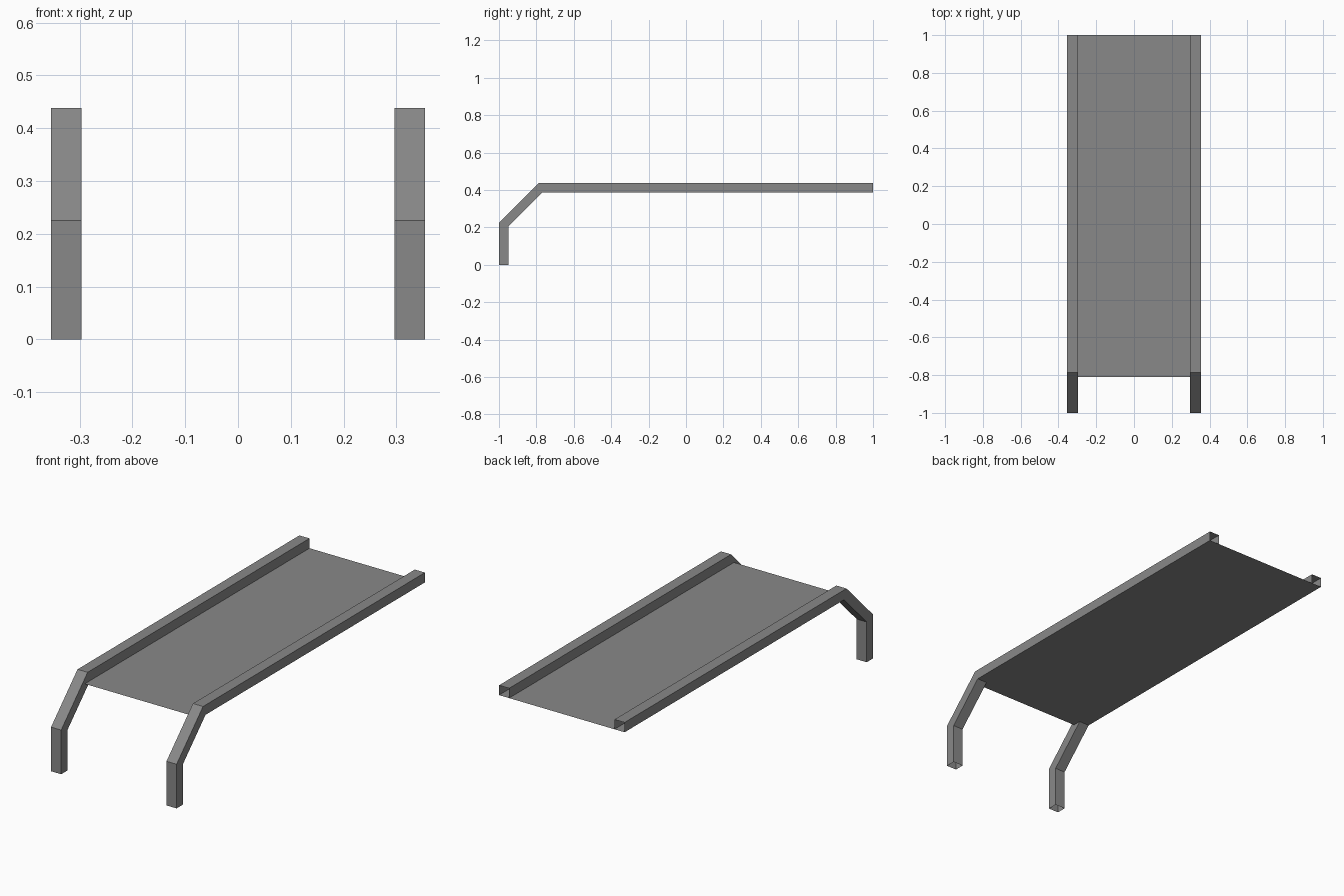
import bpy, bmesh

if "Cube" in bpy.data.objects:
    bpy.data.objects.remove(bpy.data.objects["Cube"])

grey = bpy.data.materials.new("mid grey")
grey.diffuse_color = (0.25, 0.25, 0.25, 1)
grey.use_nodes = True
grey.node_tree.nodes["Principled BSDF"].inputs["Base Color"].default_value = grey.diffuse_color


def add_object(name, bm):
    mesh = bpy.data.meshes.new(name)
    bm.to_mesh(mesh)
    bm.free()
    mesh.materials.append(grey)
    ob = bpy.data.objects.new(name, mesh)
    bpy.context.collection.objects.link(ob)
    return ob


# side profile of the bent square tube (y, z)
OUTER = [(-1, 0), (-1, 0.225), (-0.787, 0.438), (1, 0.438)]
INNER = [(-0.95, 0), (-0.95, 0.205), (-0.767, 0.388), (1, 0.388)]
X_IN, X_OUT = 0.297, 0.354

# bent rails: hollow tubes with open ends
for side, name in ((-1, "left_rail"), (1, "right_rail")):
    bm = bmesh.new()
    rings = []
    for o, i in zip(OUTER, INNER):
        corners = [(X_IN, *o), (X_OUT, *o), (X_OUT, *i), (X_IN, *i)]
        rings.append([bm.verts.new((side * x, y, z)) for x, y, z in corners])
    for a, b in zip(rings, rings[1:]):
        for k in range(4):
            n = (k + 1) % 4
            face = (a[k], a[n], b[n], b[k])
            bm.faces.new(face if side > 0 else face[::-1])
    add_object(name, bm)

# flat deck sheet, level with the underside of the rails
bm = bmesh.new()
deck = [(-X_IN, -0.81), (X_IN, -0.81), (X_IN, 1), (-X_IN, 1)]
bm.faces.new([bm.verts.new((x, y, 0.388)) for x, y in deck])
add_object("deck_sheet", bm)
